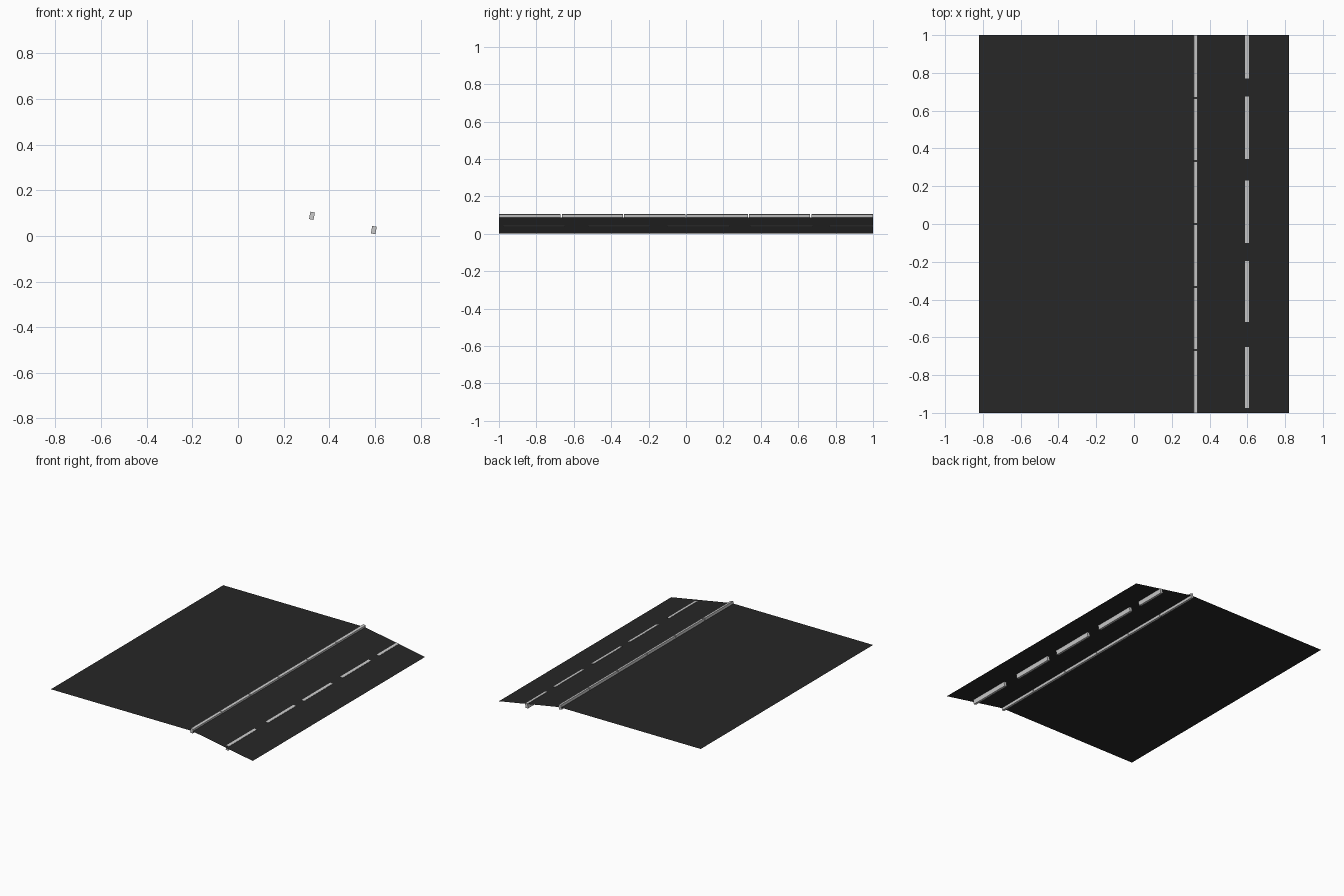
import bpy, bmesh, math
from mathutils import Matrix

if "Cube" in bpy.data.objects:
    bpy.data.objects.remove(bpy.data.objects["Cube"])

asphalt = bpy.data.materials.new("asphalt")
asphalt.diffuse_color = (0.02, 0.02, 0.02, 1)
asphalt.use_nodes = True
asphalt.node_tree.nodes["Principled BSDF"].inputs["Base Color"].default_value = asphalt.diffuse_color

RIDGE_X, RIDGE_Z, EDGE_X = 0.33, 0.088, 0.82
SLOPE = math.atan2(RIDGE_Z, EDGE_X - RIDGE_X)


def finish(name, bm, material=None):
    mesh = bpy.data.meshes.new(name)
    bm.to_mesh(mesh)
    bm.free()
    obj = bpy.data.objects.new(name, mesh)
    bpy.context.collection.objects.link(obj)
    if material:
        mesh.materials.append(material)
    return obj


def strips(name, x, z, spans, width, height):
    """Bars along y, tilted to stand square on the sloped lane."""
    bm = bmesh.new()
    for y0, y1 in spans:
        m = (Matrix.Translation((x, (y0 + y1) / 2, z))
             @ Matrix.Rotation(SLOPE, 4, 'Y')
             @ Matrix.Diagonal((width, y1 - y0, height, 1)))
        bmesh.ops.create_cube(bm, size=1, matrix=m)
    return finish(name, bm)


# Road sheet: flat deck, then a lane sloping down to the right edge
bm = bmesh.new()
profile = [(-EDGE_X, RIDGE_Z), (RIDGE_X, RIDGE_Z), (EDGE_X, 0)]
rows = [[bm.verts.new((x, y, z)) for x, z in profile] for y in (-1, 1)]
for i in range(2):
    bm.faces.new((rows[0][i], rows[0][i + 1], rows[1][i + 1], rows[1][i]))
finish("road_surface", bm, asphalt)

# Nearly continuous line along the fold, in six pieces
gap = 0.003
solid = [(max(-1, -1 + i / 3 + gap), min(1, -1 + (i + 1) / 3 - gap)) for i in range(6)]
solid[0] = (-1, solid[0][1])
solid[-1] = (solid[-1][0], 1)
strips("solid_line", 0.324, 0.088, solid, 0.02, 0.033)

# Dashed line in the sloped lane
dashes = [(-0.975, -0.65), (-0.52, -0.195), (-0.1, 0.23), (0.345, 0.675), (0.77, 1.0)]
strips("dashed_line", 0.595, 0.0255, dashes, 0.02, 0.033)
